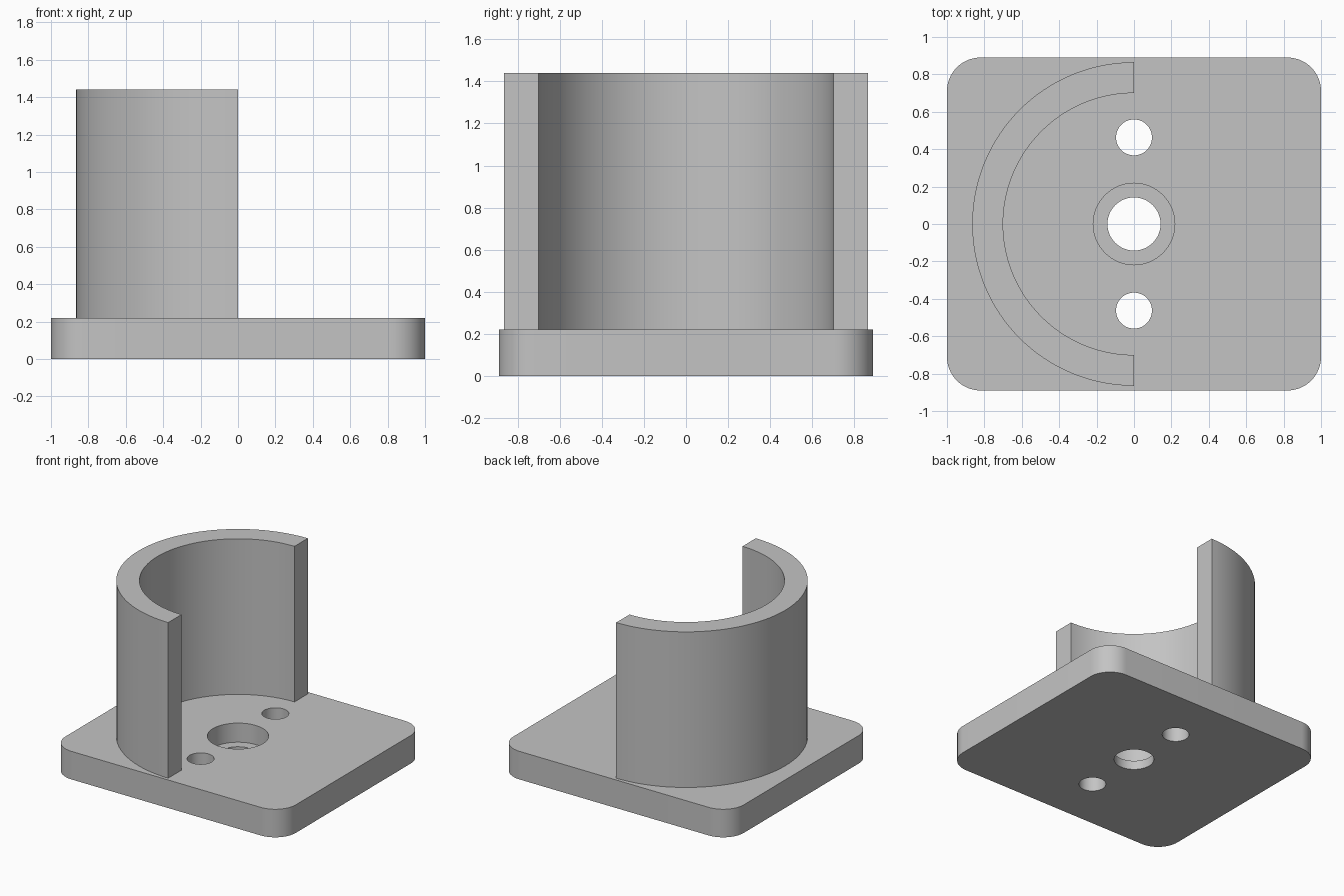
import bpy, bmesh
from math import sin, cos, pi, radians

default = bpy.data.objects.get("Cube")
if default:
    bpy.data.objects.remove(default, do_unlink=True)

HALF_X, HALF_Y, CORNER = 1.0, 0.89, 0.18
PLATE_TOP, WALL_TOP = 0.22, 1.44
OUTER, INNER = 0.865, 0.70

grey = bpy.data.materials.new("grey plastic")
grey.use_nodes = True
colour = (0.55, 0.55, 0.55, 1)
grey.diffuse_color = colour
grey.node_tree.nodes["Principled BSDF"].inputs["Base Color"].default_value = colour


def arc(cx, cy, r, start, end, steps):
    """Points along an arc, angles in degrees."""
    angles = [radians(start + (end - start) * i / steps) for i in range(steps + 1)]
    return [(cx + r * cos(a), cy + r * sin(a)) for a in angles]


def extrude(name, outline, bottom, top):
    """Solid prism from a flat outline."""
    bm = bmesh.new()
    face = bm.faces.new([bm.verts.new((x, y, bottom)) for x, y in outline])
    result = bmesh.ops.extrude_face_region(bm, geom=[face])
    moved = [g for g in result["geom"] if isinstance(g, bmesh.types.BMVert)]
    bmesh.ops.translate(bm, verts=moved, vec=(0, 0, top - bottom))
    bmesh.ops.recalc_face_normals(bm, faces=bm.faces)
    mesh = bpy.data.meshes.new(name)
    bm.to_mesh(mesh)
    bm.free()
    mesh.materials.append(grey)
    obj = bpy.data.objects.new(name, mesh)
    bpy.context.collection.objects.link(obj)
    return obj


def activate(obj):
    bpy.ops.object.select_all(action="DESELECT")
    obj.select_set(True)
    bpy.context.view_layer.objects.active = obj


def drill(target, y, radius, bottom):
    """Cut a round hole down to the given height."""
    cutter = extrude("hole_cutter", arc(0, y, radius, 0, 360, 64)[:-1], bottom, PLATE_TOP + 0.1)
    cutter.hide_render = True
    mod = target.modifiers.new("hole", "BOOLEAN")
    mod.operation, mod.solver, mod.object = "DIFFERENCE", "EXACT", cutter
    activate(target)
    bpy.ops.object.modifier_apply(modifier=mod.name)
    bpy.data.objects.remove(cutter, do_unlink=True)


# Base plate with rounded corners
outline = []
for i, (sx, sy) in enumerate([(1, 1), (-1, 1), (-1, -1), (1, -1)]):
    outline += arc(sx * (HALF_X - CORNER), sy * (HALF_Y - CORNER), CORNER, 90 * i, 90 * i + 90, 16)
plate = extrude("base_plate", outline, 0, PLATE_TOP)

# Screw holes, centre hole and its counterbore
for y in (-0.463, 0.463):
    drill(plate, y, 0.096, -0.1)
drill(plate, 0, 0.218, 0.07)
drill(plate, 0, 0.142, -0.1)

# Half-round wall
half_ring = arc(0, 0, OUTER, 90, 270, 64) + arc(0, 0, INNER, 270, 90, 64)
wall = extrude("half_round_wall", half_ring, PLATE_TOP, WALL_TOP)

for part in (plate, wall):
    activate(part)
    bpy.ops.object.shade_smooth_by_angle(angle=radians(30))
